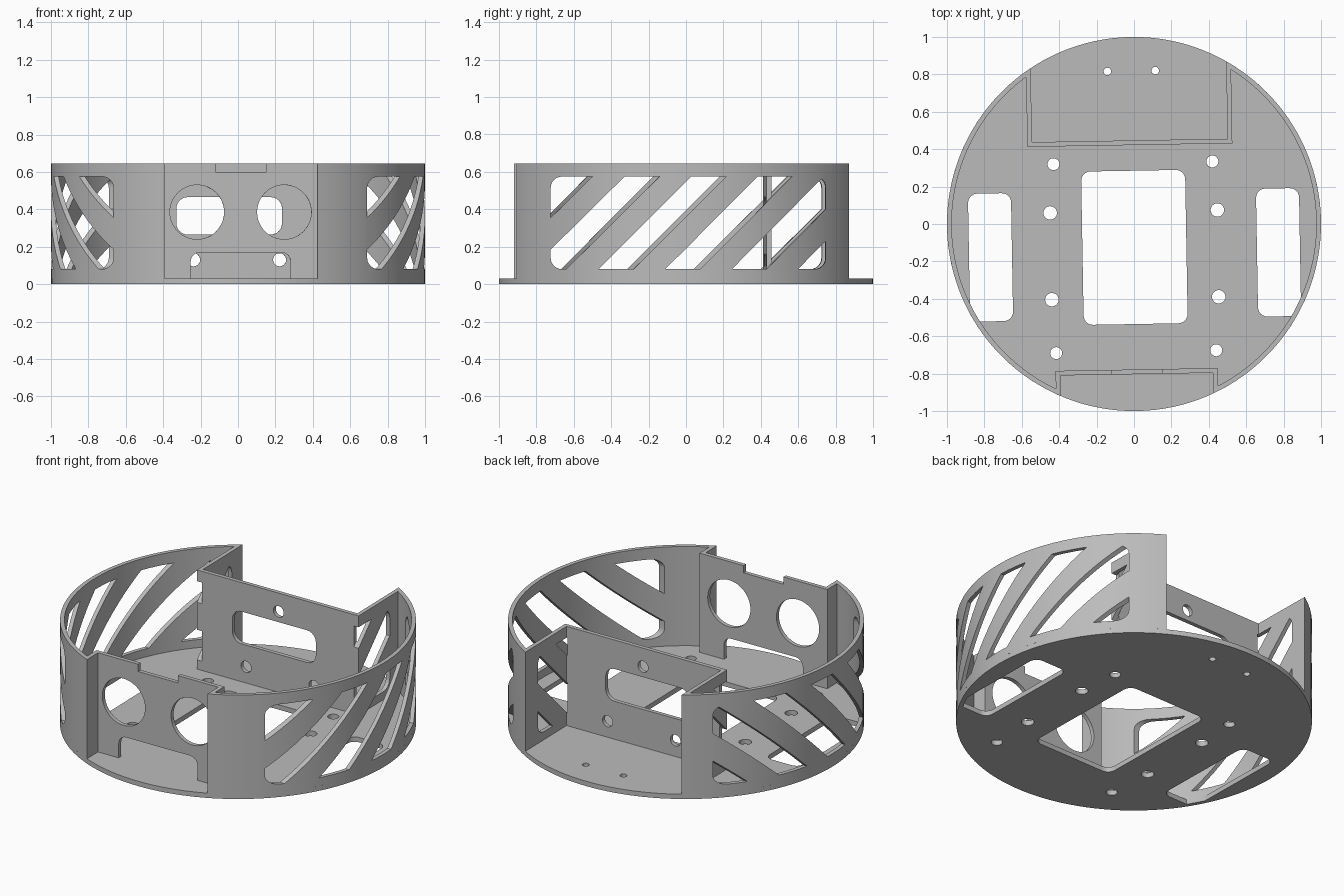
import bpy, bmesh
from math import sin, cos, pi, sqrt, atan2, radians

if "Cube" in bpy.data.objects:
    bpy.data.objects.remove(bpy.data.objects["Cube"])

HEIGHT, FLOOR, WALL = 0.645, 0.03, 0.025

grey = bpy.data.materials.new("plain grey")
grey.use_nodes = True
grey.diffuse_color = (0.5, 0.5, 0.5, 1)
grey.node_tree.nodes["Principled BSDF"].inputs["Base Color"].default_value = (0.5, 0.5, 0.5, 1)


def arc(cx, cy, r, a0, a1, n):
    return [(cx + r * cos(a0 + (a1 - a0) * i / n), cy + r * sin(a0 + (a1 - a0) * i / n))
            for i in range(n + 1)]


def circle(cx, cy, r, n=24):
    return arc(cx, cy, r, 0, 2 * pi, n)[:-1]


def rounded(x0, x1, y0, y1, r):
    corners = [(x1 - r, y1 - r), (x0 + r, y1 - r), (x0 + r, y0 + r), (x1 - r, y0 + r)]
    return [p for i, (x, y) in enumerate(corners)
            for p in arc(x, y, r, i * pi / 2, (i + 1) * pi / 2, 6)]


def prism(name, outline, lo, hi, axis="z"):
    """Extrude a flat outline from lo to hi along one axis."""
    place = {"x": lambda u, v, w: (w, u, v),
             "y": lambda u, v, w: (u, w, v),
             "z": lambda u, v, w: (u, v, w)}[axis]
    bm = bmesh.new()
    low = [bm.verts.new(place(u, v, lo)) for u, v in outline]
    top = [bm.verts.new(place(u, v, hi)) for u, v in outline]
    bm.faces.new(low)
    bm.faces.new(top)
    for i in range(len(low)):
        j = (i + 1) % len(low)
        bm.faces.new((low[i], low[j], top[j], top[i]))
    bmesh.ops.recalc_face_normals(bm, faces=bm.faces)
    mesh = bpy.data.meshes.new(name)
    bm.to_mesh(mesh)
    bm.free()
    mesh.materials.append(grey)
    obj = bpy.data.objects.new(name, mesh)
    bpy.context.collection.objects.link(obj)
    return obj


def combine(target, tool, operation="DIFFERENCE"):
    """Apply a boolean and discard the tool."""
    mod = target.modifiers.new("cut", "BOOLEAN")
    mod.operation, mod.solver, mod.object = operation, "EXACT", tool
    bpy.context.view_layer.update()
    bpy.context.view_layer.objects.active = target
    bpy.ops.object.modifier_apply(modifier=mod.name)
    bpy.data.objects.remove(tool)


def shell_outline(t):
    """Round body with a front and a back recess, offset inwards by t."""
    r = 1 - t
    front, left, right = 0.408 + t, -0.538 - t, 0.508 + t
    yf, yb = -0.803 + t, 0.447 - t

    def angle(x, sign):
        return atan2(sign * sqrt(r * r - x * x), x)
    return ([(-front, yf), (front, yf)]
            + arc(0, 0, r, angle(front, -1), angle(right, 1), 48)
            + [(right, yb), (left, yb)]
            + arc(0, 0, r, angle(left, 1), angle(-front, -1) + 2 * pi, 48))


# Floor plate with battery opening, wheel slots and screw holes
base = prism("base_plate", circle(0, 0, 1, 128), 0, FLOOR)
combine(base, prism("opening", rounded(-0.278, 0.278, -0.535, 0.285, 0.05), -1, 1))
for x0, x1 in ((-0.885, -0.655), (0.655, 0.885)):
    slot = prism("slot", rounded(x0, x1, -0.507, 0.177, 0.05), -0.5, 0.5)
    combine(slot, prism("limit", circle(0, 0, 1 - WALL, 128), -1, 1), "INTERSECT")
    combine(base, slot)
for x, y, r in ((0.425, 0.327, 0.032), (0.447, 0.067, 0.036), (0.446, -0.397, 0.036),
                (0.428, -0.683, 0.032), (0.128, 0.818, 0.02)):
    for side in (-1, 1):
        combine(base, prism("hole", circle(side * x, y, r), -1, 1))

# Upright wall following the round edge and both recesses
wall = prism("wall", shell_outline(0), FLOOR, HEIGHT)
combine(wall, prism("inside", shell_outline(WALL), -1, 1))

# Slanted side windows, leaving diagonal slats
for x0, x1 in ((0.5, 1.2), (-1.2, -0.53)):
    window = prism("window", rounded(-0.735, 0.735, 0.08, 0.575, 0.06), x0, x1, "x")
    for k in range(5):
        d = -1.09 + 0.356 * k
        slat = [(d, 0), (d + 0.17, 0), (d + 0.87, 0.7), (d + 0.7, 0.7)]
        combine(window, prism("slat", slat, -2, 2, "x"))
    combine(wall, window)

# Front panel: two sensor holes, top notch, bottom opening
front_cuts = [circle(-0.233, 0.385, 0.145, 48), circle(0.233, 0.385, 0.145, 48),
              [(-0.135, 0.6), (0.135, 0.6), (0.135, 1), (-0.135, 1)],
              rounded(-0.267, 0.267, -0.2, 0.17, 0.05)]
for outline in front_cuts:
    combine(wall, prism("front_cut", outline, -0.9, -0.7, "y"))

# Back panel: rounded window and three screw holes
back_cuts = [rounded(-0.322, 0.243, 0.265, 0.465, 0.06), circle(-0.23, 0.13, 0.035),
             circle(0.23, 0.13, 0.035), circle(-0.01, 0.53, 0.035)]
for outline in back_cuts:
    combine(wall, prism("back_cut", outline, 0.35, 0.5, "y"))

# The whole body is turned very slightly; keep hard edges sharp
for obj in (base, wall):
    obj.rotation_euler.z = radians(1)
    bpy.ops.object.select_all(action="DESELECT")
    obj.select_set(True)
    bpy.context.view_layer.objects.active = obj
    bpy.ops.object.shade_smooth_by_angle(angle=radians(30))
